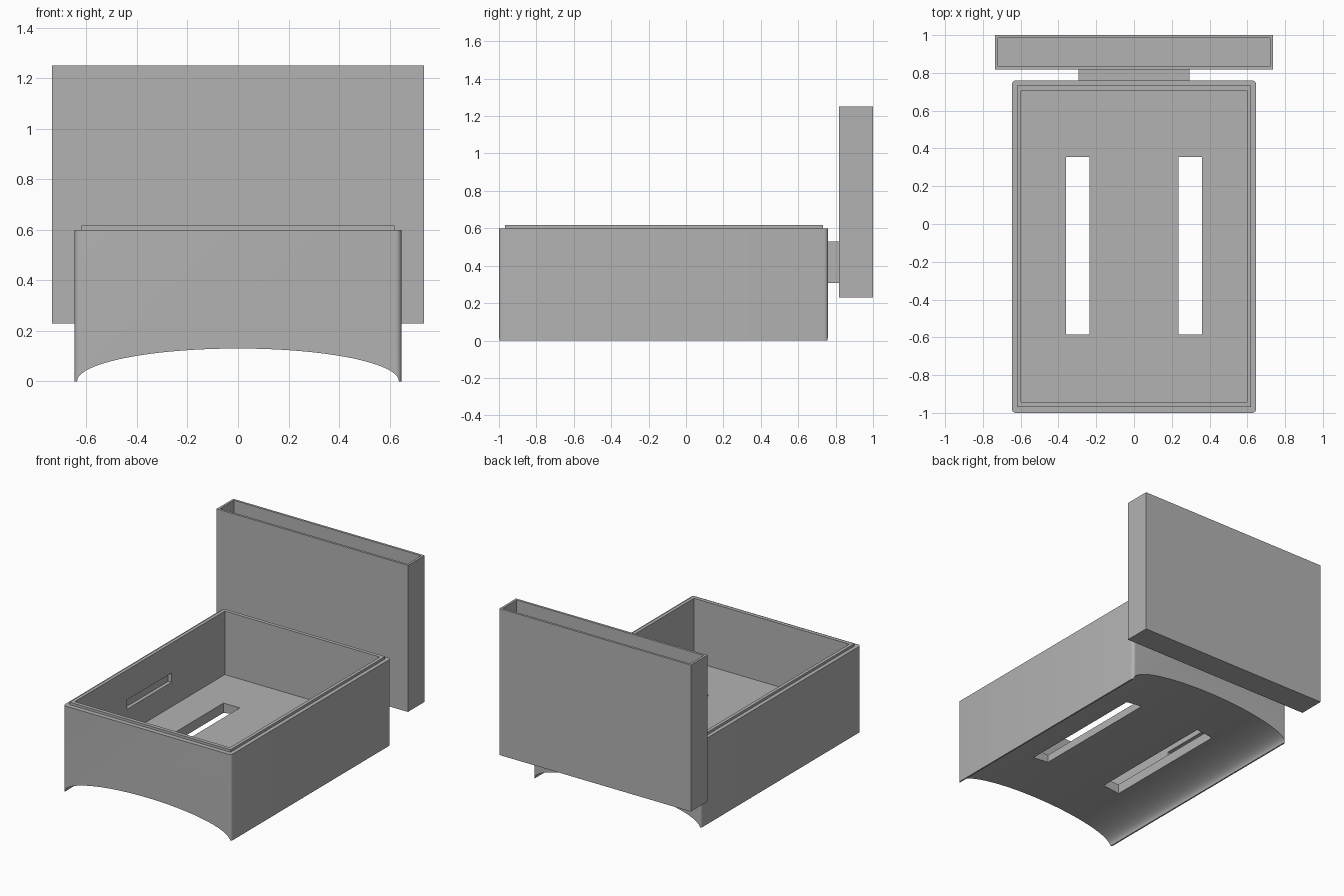
import bpy
import bmesh
import math
from mathutils import Matrix

if "Cube" in bpy.data.objects:
    bpy.data.objects.remove(bpy.data.objects["Cube"], do_unlink=True)

grey = bpy.data.materials.new("plain grey")
grey.use_nodes = True
grey.diffuse_color = (0.45, 0.45, 0.45, 1)
grey.node_tree.nodes["Principled BSDF"].inputs["Base Color"].default_value = grey.diffuse_color


def finish(name, bm):
    mesh = bpy.data.meshes.new(name)
    bmesh.ops.recalc_face_normals(bm, faces=bm.faces)
    bm.to_mesh(mesh)
    bm.free()
    mesh.materials.append(grey)
    obj = bpy.data.objects.new(name, mesh)
    bpy.context.collection.objects.link(obj)
    return obj


def box(name, x, y, z, radius=0):
    """Box from (low, high) ranges, with optional rounded upright edges."""
    bm = bmesh.new()
    bmesh.ops.create_cube(bm, size=1)
    for v in bm.verts:
        v.co = [(lo + hi) / 2 + c * (hi - lo) for c, (lo, hi) in zip(v.co, (x, y, z))]
    if radius:
        upright = [e for e in bm.edges if abs(e.verts[0].co.z - e.verts[1].co.z) > 0.01]
        bmesh.ops.bevel(bm, geom=upright, offset=radius, segments=5, profile=0.5, affect='EDGES')
    return finish(name, bm)


def combine(target, other, operation):
    """Apply a boolean, then remove the helper."""
    mod = target.modifiers.new("combine", 'BOOLEAN')
    mod.operation = operation
    mod.solver = 'EXACT'
    mod.object = other
    bpy.context.view_layer.objects.active = target
    bpy.ops.object.modifier_apply(modifier=mod.name)
    bpy.data.objects.remove(other, do_unlink=True)


# Case body with a raised lip round the opening
case = box("case_body", (-0.647, 0.647), (-1, 0.76), (0, 0.6), radius=0.022)
combine(case, box("lip", (-0.62, 0.62), (-0.968, 0.733), (0.5, 0.617)), 'UNION')
combine(case, box("cavity", (-0.597, 0.597), (-0.942, 0.708), (0.175, 0.8)), 'DIFFERENCE')

# Arched underside
bm = bmesh.new()
bmesh.ops.create_cone(bm, cap_ends=True, segments=96, radius1=1, radius2=1, depth=3)
bm.transform(Matrix.Diagonal((0.637, 1, 0.13, 1)) @ Matrix.Rotation(math.pi / 2, 4, 'X'))
combine(case, finish("arch", bm), 'DIFFERENCE')

# Floor slots and shallow recesses in the side walls
for side in (-1, 1):
    slot_x = sorted((side * 0.235, side * 0.36))
    combine(case, box("slot", slot_x, (-0.585, 0.355), (-0.1, 0.3)), 'DIFFERENCE')
    recess_x = sorted((side * 0.5, side * 0.622))
    combine(case, box("recess", recess_x, (-0.37, 0.12), (0.345, 0.41)), 'DIFFERENCE')

# Upright tray behind the case, open at the top
tray = box("back_tray", (-0.737, 0.737), (0.817, 1), (0.23, 1.25))
combine(tray, box("tray_cavity", (-0.721, 0.721), (0.833, 0.984), (0.246, 1.4)), 'DIFFERENCE')

# Block joining the tray to the case
bridge = box("connecting_block", (-0.295, 0.295), (0.758, 0.819), (0.307, 0.53))

for obj in (case, tray, bridge):
    bpy.ops.object.select_all(action='DESELECT')
    obj.select_set(True)
    bpy.context.view_layer.objects.active = obj
    bpy.ops.object.shade_smooth_by_angle(angle=math.radians(30))
